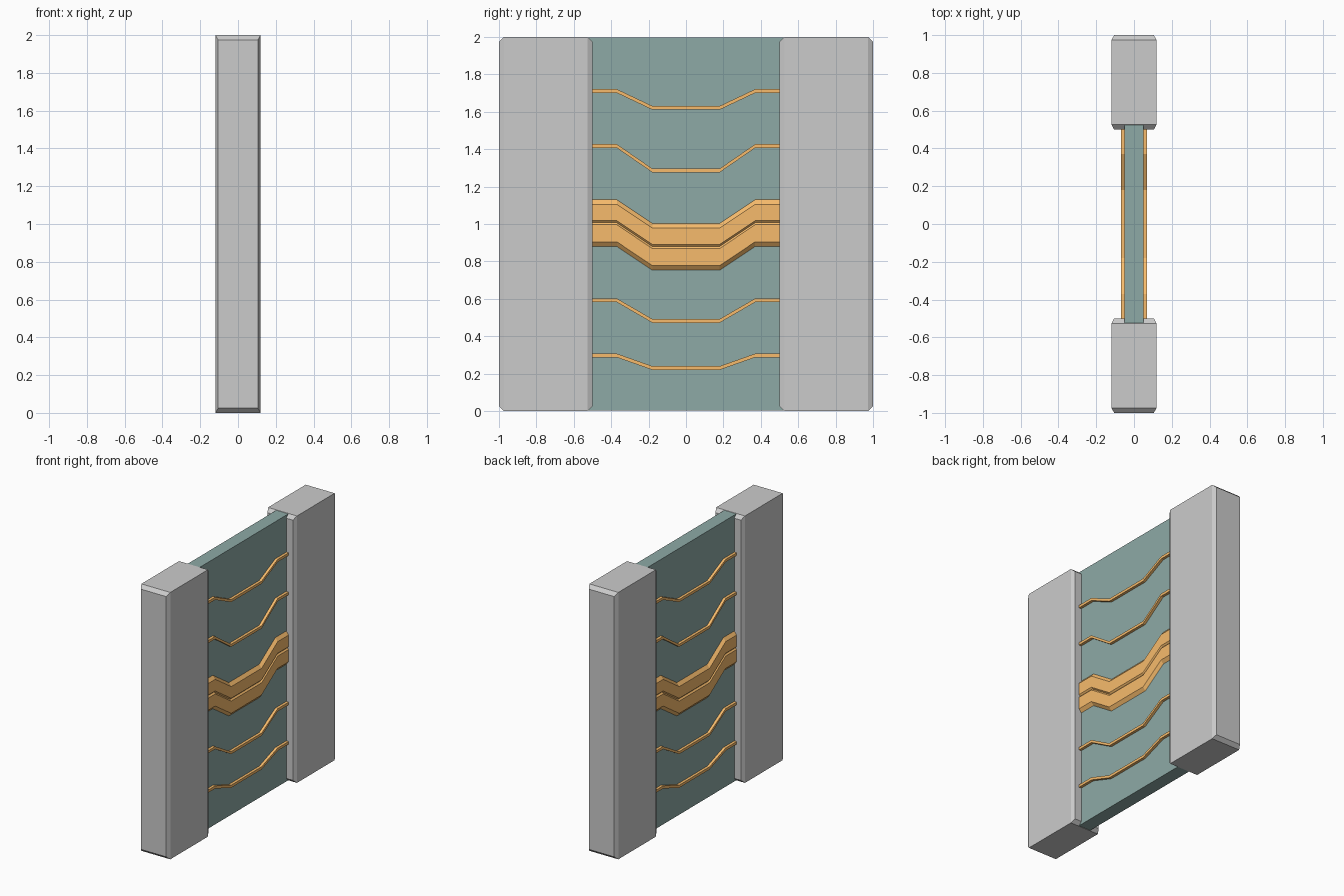
import bpy

if "Cube" in bpy.data.objects:
    bpy.data.objects.remove(bpy.data.objects["Cube"])


def material(name, color):
    m = bpy.data.materials.new(name)
    m.diffuse_color = (*color, 1)
    m.use_nodes = True
    m.node_tree.nodes["Principled BSDF"].inputs["Base Color"].default_value = m.diffuse_color
    return m


def make(name, verts, faces, mat=None):
    me = bpy.data.meshes.new(name)
    me.from_pydata(verts, [], faces)
    me.update()
    ob = bpy.data.objects.new(name, me)
    bpy.context.collection.objects.link(ob)
    if mat:
        me.materials.append(mat)
    return ob


def loft(name, rings, mat=None):
    """Closed skin through equal-sized rings of points."""
    n = len(rings[0])
    verts = [p for r in rings for p in r]
    faces = [tuple(range(n))[::-1],
             tuple(range((len(rings) - 1) * n, len(rings) * n))]
    for k in range(len(rings) - 1):
        for i in range(n):
            j = (i + 1) % n
            faces.append((k * n + i, k * n + j, k * n + n + j, k * n + n + i))
    ob = make(name, verts, faces, mat)
    import bmesh
    bm = bmesh.new()
    bm.from_mesh(ob.data)
    bmesh.ops.recalc_face_normals(bm, faces=bm.faces)
    bm.to_mesh(ob.data)
    bm.free()
    return ob


def rect(y, hx, z0, z1):
    return [(-hx, y, z0), (hx, y, z0), (hx, y, z1), (-hx, y, z1)]


panel_mat = material("dark_teal", (0.27, 0.40, 0.38))
trim_mat = material("copper", (0.93, 0.50, 0.15))

# Pillars with tapered inner and outer ends
for side, s in (("front", -1), ("back", 1)):
    loft(f"{side}_pillar", [
        rect(s * 0.50, 0.105, 0.025, 1.975), rect(s * 0.527, 0.12, 0, 2),
        rect(s * 0.973, 0.12, 0, 2), rect(s * 1.0, 0.105, 0.025, 1.975)])

# Thin wall panel between the pillars
loft("wall_panel", [rect(-0.545, 0.05, 0.002, 1.998),
                    rect(0.545, 0.05, 0.002, 1.998)], panel_mat)


def trim(name, profile, drop):
    """Sweep an (x, z) profile along the dipped path, on both wall faces."""
    path = [(-0.52, 0), (-0.37, 0), (-0.18, drop),
            (0.18, drop), (0.37, 0), (0.52, 0)]
    for side, s in (("right", 1), ("left", -1)):
        loft(f"{side}_{name}",
             [[(s * x, y, z - d) for x, z in profile] for y, d in path], trim_mat)


# Thin trim lines
for i, (z, drop) in enumerate(((1.711, 0.09), (1.417, 0.131),
                               (0.592, 0.11), (0.297, 0.067))):
    trim(f"thin_trim_{i + 1}", [(0.045, z + 0.01), (0.07, z + 0.01),
                                (0.07, z - 0.01), (0.045, z - 0.01)], drop)

# Wide central trim with a narrow groove
trim("wide_trim", [(0.045, 1.13), (0.05, 1.13), (0.07, 1.105), (0.07, 1.018),
                   (0.06, 1.007), (0.07, 0.996), (0.07, 0.905),
                   (0.05, 0.88), (0.045, 0.88)], 0.127)
